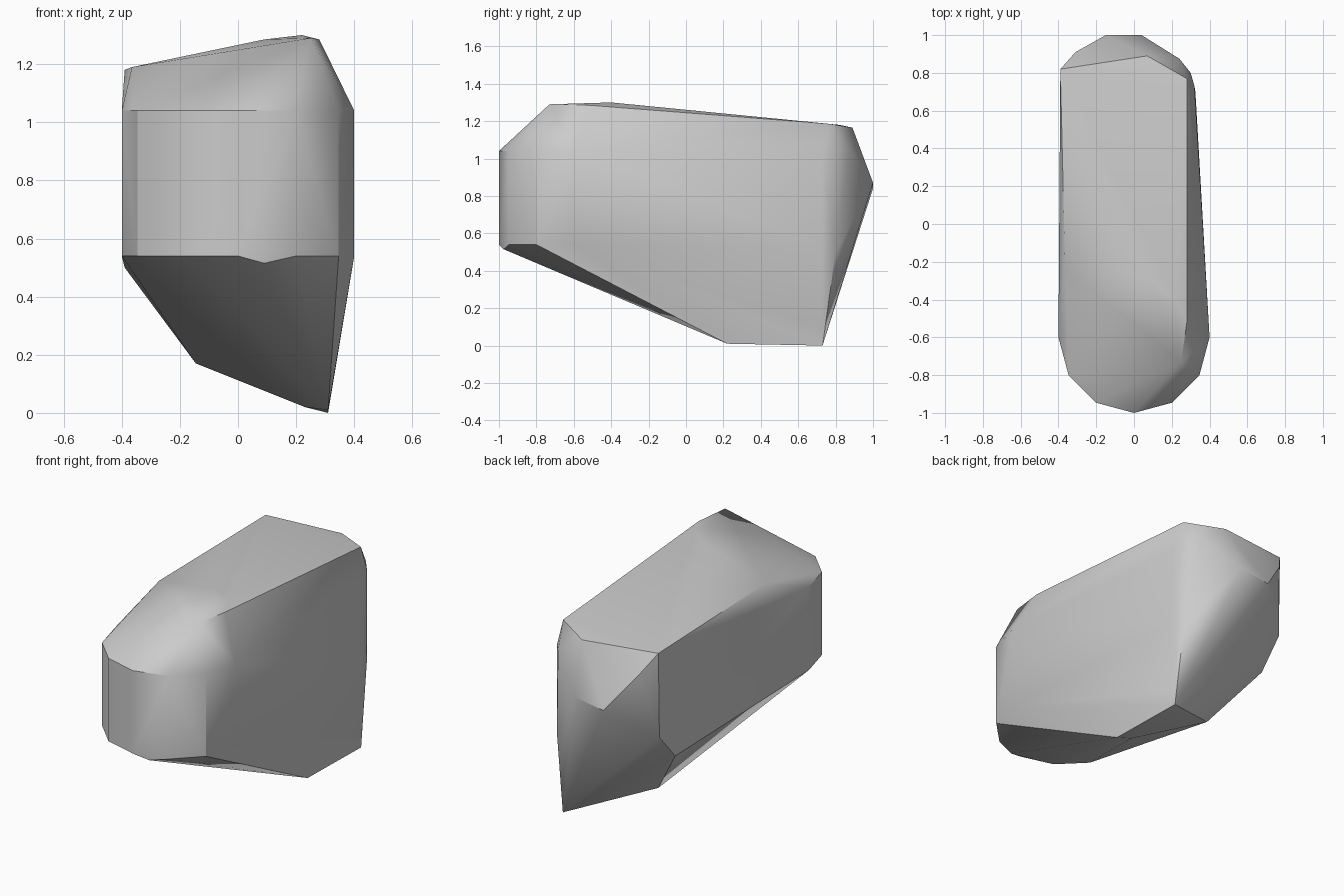
import bpy
import bmesh
from math import sin, cos, radians
from mathutils import Vector

default_cube = bpy.data.objects.get("Cube")
if default_cube:
    bpy.data.objects.remove(default_cube, do_unlink=True)


def make_material(name, rgb):
    mat = bpy.data.materials.new(name)
    mat.use_nodes = True
    colour = (*rgb, 1.0)
    mat.diffuse_color = colour
    mat.node_tree.nodes["Principled BSDF"].inputs["Base Color"].default_value = colour
    return mat


def make_hull(name, corners, mat):
    """Wrap a convex faceted skin around the given corners."""
    bm = bmesh.new()
    for corner in corners:
        bm.verts.new(Vector(corner))
    result = bmesh.ops.convex_hull(bm, input=bm.verts[:])
    spare = {v for key in ("geom_interior", "geom_unused")
             for v in result[key] if isinstance(v, bmesh.types.BMVert)}
    bmesh.ops.delete(bm, geom=list(spare), context="VERTS")
    loose = [v for v in bm.verts if not v.link_faces]
    bmesh.ops.delete(bm, geom=loose, context="VERTS")
    bmesh.ops.dissolve_limit(bm, angle_limit=radians(1), verts=bm.verts[:],
                             edges=bm.edges[:])
    bmesh.ops.recalc_face_normals(bm, faces=bm.faces[:])
    mesh = bpy.data.meshes.new(name)
    bm.to_mesh(mesh)
    bm.free()
    mesh.materials.append(mat)
    obj = bpy.data.objects.new(name, mesh)
    bpy.context.collection.objects.link(obj)
    return obj


# Rounded nose: half a twelve-sided column
nose = []
for step in range(7):
    angle = radians(180 + 30 * step)
    x, y = 0.4 * cos(angle), -0.6 + 0.4 * sin(angle)
    nose += [(x, y, 0.54), (x, y, 1.04)]
nose.append((0.09, -0.975, 0.515))

# Sloping roof, highest on the left shoulder
roof = [
    (0.25, -0.73, 1.29), (0.28, -0.52, 1.285), (0.22, -0.4, 1.3),
    (0.09, -0.3, 1.285), (-0.365, -0.23, 1.19), (-0.365, 0.38, 1.18),
    (-0.39, 0.82, 1.18), (0.07, 0.89, 1.165), (0.28, 0.77, 1.185),
]

# Tapered tail with a short blunt ridge
tail = [
    (-0.15, 1.0, 0.84), (0.04, 1.0, 0.87), (-0.31, 0.91, 1.05),
    (0.24, 0.875, 1.05), (0.3, 0.8, 1.04), (0.32, 0.73, 1.02),
    (0.325, 0.7, 0.54), (0.3, 0.8, 0.5),
    (-0.39, 0.81, 0.67), (-0.39, 0.66, 0.5),
]

# Keel along the lower left side, with one raised corner opposite
keel = [
    (0.31, 0.22, 0.01), (0.31, 0.73, 0.0), (0.315, 0.73, 0.09),
    (0.23, 0.25, 0.02), (-0.145, 0.47, 0.17),
]

grey = make_material("plain grey", (0.6, 0.6, 0.6))
body = make_hull("faceted_body", nose + roof + tail + keel, grey)

# Soft shading across shallow facets, crisp main edges
bpy.ops.object.select_all(action="DESELECT")
body.select_set(True)
bpy.context.view_layer.objects.active = body
bpy.ops.object.shade_smooth_by_angle(angle=radians(30))
